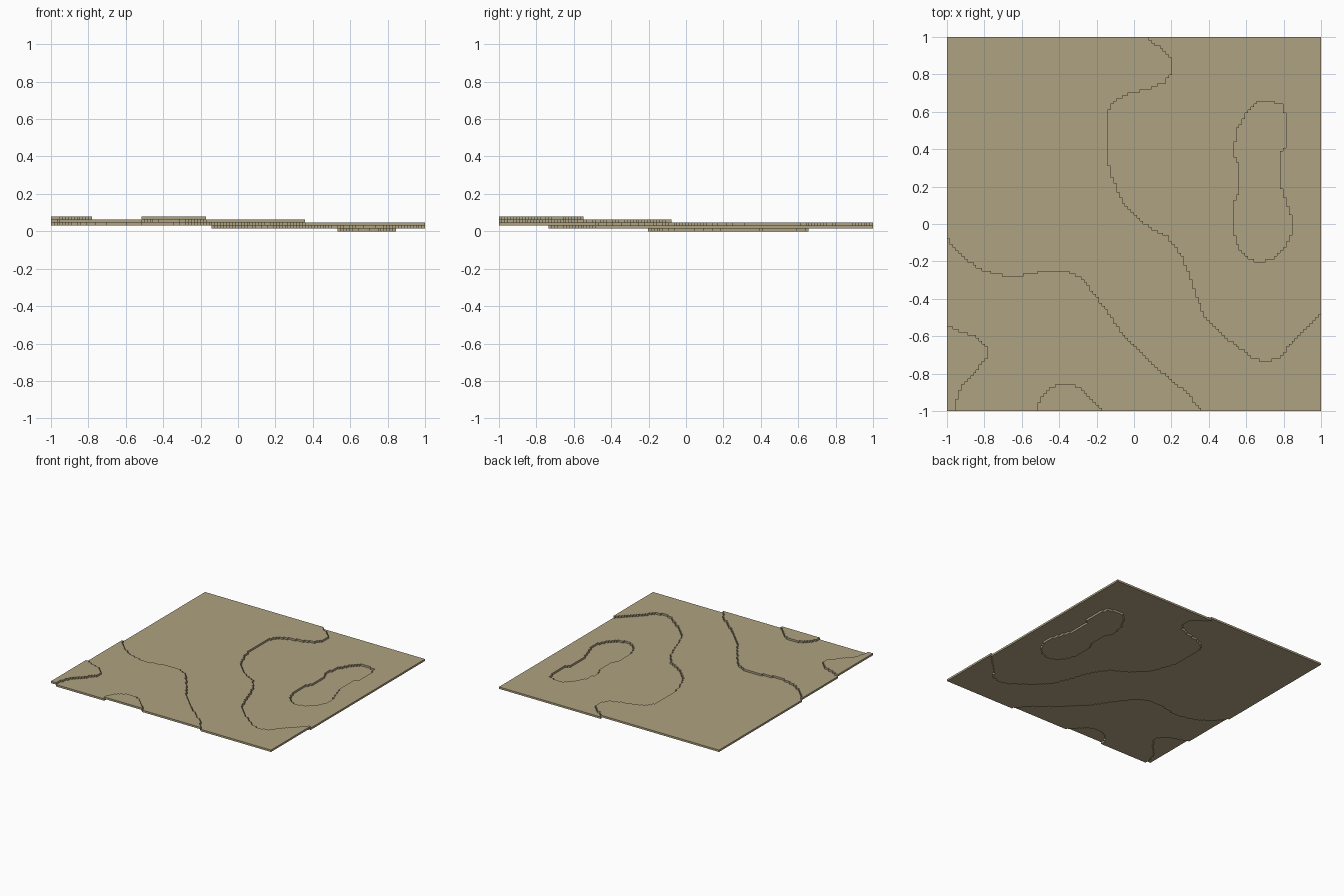
import bpy, bmesh, math

if "Cube" in bpy.data.objects:
    bpy.data.objects.remove(bpy.data.objects["Cube"], do_unlink=True)

N = 128            # cells along each side
CELL = 2.0 / N     # cell size, also the height of one terrace

# One sandy colour for the whole terrain
sand = bpy.data.materials.new("sand")
sand.use_nodes = True
COLOUR = (0.43, 0.36, 0.22, 1.0)
sand.diffuse_color = COLOUR
bsdf = sand.node_tree.nodes["Principled BSDF"]
bsdf.inputs["Base Color"].default_value = COLOUR
bsdf.inputs["Roughness"].default_value = 0.9

# Contour outlines seen from above
LOWLAND = [(0.07, 1), (0.1, 0.97), (0.17, 0.925), (0.21, 0.87), (0.21, 0.82),
           (0.17, 0.76), (0.08, 0.72), (-0.03, 0.70), (-0.11, 0.65),
           (-0.145, 0.58), (-0.145, 0.37), (-0.125, 0.28), (-0.09, 0.18),
           (-0.04, 0.09), (0.06, 0), (0.18, -0.07), (0.25, -0.16),
           (0.29, -0.26), (0.33, -0.38), (0.38, -0.49), (0.46, -0.58),
           (0.56, -0.66), (0.64, -0.72), (0.7, -0.735), (0.78, -0.71),
           (0.85, -0.63), (0.93, -0.54), (1, -0.48), (1.1, -0.48), (1.1, 1.1),
           (0.07, 1.1)]
BASIN = [(0.71, 0.66), (0.79, 0.64), (0.81, 0.57), (0.81, 0.42), (0.78, 0.37),
         (0.78, 0.22), (0.81, 0.12), (0.84, 0.03), (0.84, -0.05),
         (0.81, -0.12), (0.75, -0.18), (0.67, -0.205), (0.59, -0.17),
         (0.55, -0.1), (0.53, -0.03), (0.53, 0.1), (0.57, 0.2), (0.57, 0.3),
         (0.53, 0.38), (0.55, 0.5), (0.6, 0.59), (0.65, 0.645)]
UPLAND = [(-1, -0.07), (-0.95, -0.14), (-0.88, -0.2), (-0.8, -0.25),
          (-0.68, -0.28), (-0.6, -0.275), (-0.5, -0.255), (-0.37, -0.25),
          (-0.28, -0.285), (-0.2, -0.385), (-0.12, -0.5), (-0.05, -0.6),
          (0.05, -0.7), (0.16, -0.8), (0.27, -0.89), (0.37, -1), (0.37, -1.1),
          (-1.1, -1.1), (-1.1, -0.07)]
CORNER_HILL = [(-1, -0.545), (-0.92, -0.575), (-0.85, -0.6), (-0.79, -0.65),
               (-0.785, -0.71), (-0.83, -0.77), (-0.89, -0.83), (-0.94, -0.9),
               (-0.955, -1), (-0.955, -1.1), (-1.1, -1.1), (-1.1, -0.545)]
FRONT_HILL = [(-0.52, -1), (-0.5, -0.93), (-0.44, -0.87), (-0.38, -0.855),
              (-0.32, -0.86), (-0.25, -0.91), (-0.2, -0.97), (-0.16, -1),
              (-0.16, -1.1), (-0.52, -1.1)]


def inside(x, y, outline):
    """Even-odd test of a point against a closed outline."""
    hit = False
    for (x1, y1), (x2, y2) in zip(outline, outline[1:] + outline[:1]):
        if (y1 > y) != (y2 > y) and x < x1 + (y - y1) * (x2 - x1) / (y2 - y1):
            hit = not hit
    return hit


# Terraces as name, layer number and outline; later ones replace earlier ones
TERRACES = [("middle_terrace", 2, None),
            ("lowland_terrace", 1, LOWLAND),
            ("basin_floor", 0, BASIN),
            ("upland_terrace", 3, UPLAND),
            ("corner_hill", 4, CORNER_HILL),
            ("front_hill", 4, FRONT_HILL)]


def terrace_at(i, j):
    x, y = -1 + (i + 0.5) * CELL, -1 + (j + 0.5) * CELL
    found = 0
    for k, (_, _, outline) in enumerate(TERRACES):
        if outline and inside(x, y, outline):
            found = k
    return found


cells = {k: [] for k in range(len(TERRACES))}
for i in range(N):
    for j in range(N):
        cells[terrace_at(i, j)].append((i, j))


def build_terrace(name, layer, members):
    """Flat sheet of square cells, merged and thickened upward by one layer."""
    bm = bmesh.new()
    verts = {}

    def vert(i, j):
        if (i, j) not in verts:
            verts[i, j] = bm.verts.new((-1 + i * CELL, -1 + j * CELL, layer * CELL))
        return verts[i, j]

    for i, j in members:
        bm.faces.new((vert(i, j), vert(i + 1, j), vert(i + 1, j + 1), vert(i, j + 1)))
    bmesh.ops.dissolve_limit(bm, angle_limit=math.radians(1),
                             verts=bm.verts[:], edges=bm.edges[:])
    mesh = bpy.data.meshes.new(name)
    bm.to_mesh(mesh)
    bm.free()
    mesh.materials.append(sand)
    obj = bpy.data.objects.new(name, mesh)
    bpy.context.collection.objects.link(obj)
    slab = obj.modifiers.new("slab", 'SOLIDIFY')
    slab.thickness = CELL
    slab.offset = 1.0


for k, (name, layer, _) in enumerate(TERRACES):
    build_terrace(name, layer, cells[k])
